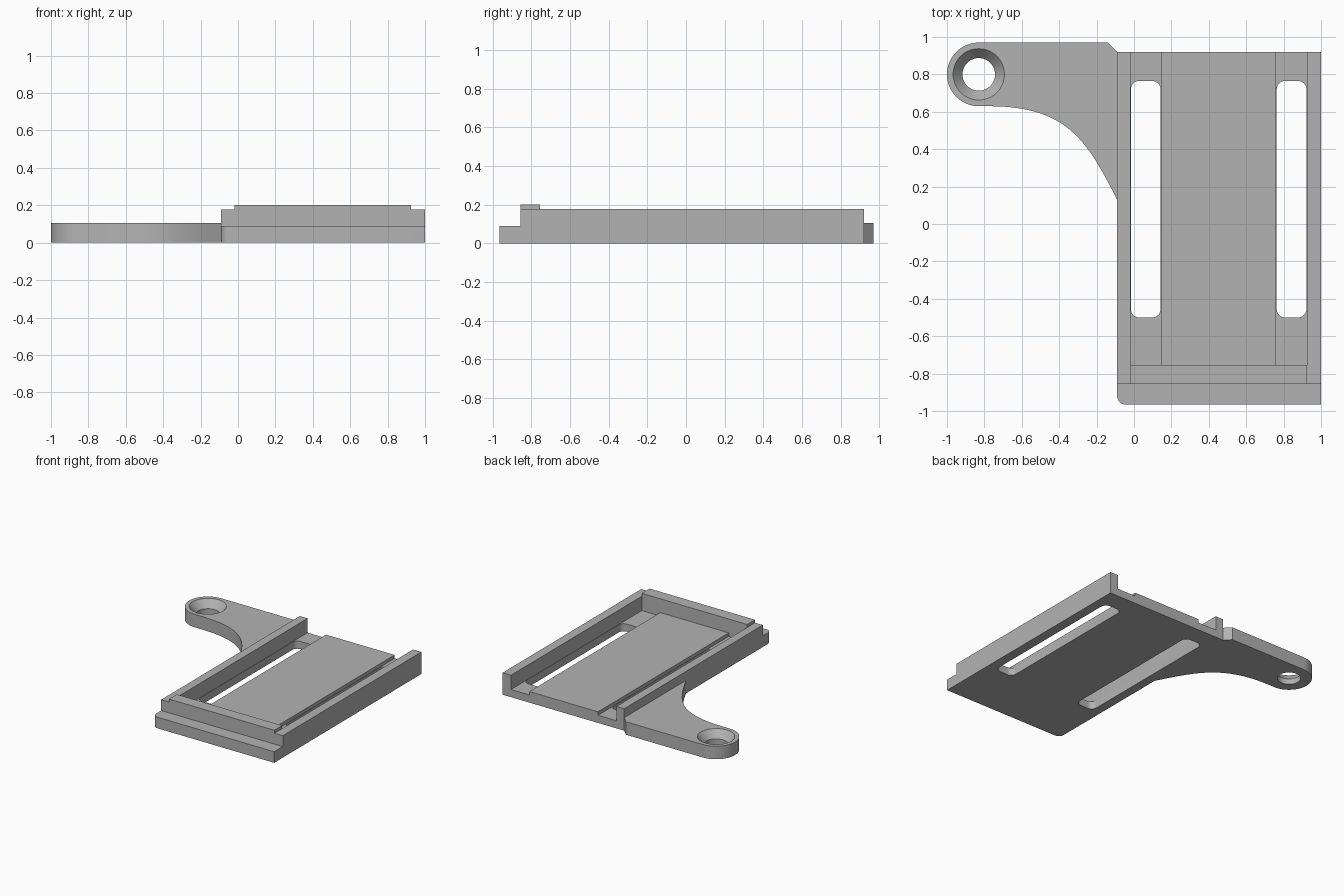
import bpy, bmesh, math
from mathutils import Vector
from mathutils.geometry import interpolate_bezier

cube = bpy.data.objects.get("Cube")
if cube:
    bpy.data.objects.remove(cube, do_unlink=True)

GREY = (0.45, 0.45, 0.45, 1)
mat = bpy.data.materials.new("plain grey")
mat.use_nodes = True
mat.diffuse_color = GREY
mat.node_tree.nodes["Principled BSDF"].inputs["Base Color"].default_value = GREY


def finish(name, bm):
    bmesh.ops.recalc_face_normals(bm, faces=bm.faces)
    mesh = bpy.data.meshes.new(name)
    bm.to_mesh(mesh)
    bm.free()
    mesh.materials.append(mat)
    obj = bpy.data.objects.new(name, mesh)
    bpy.context.collection.objects.link(obj)
    return obj


def prism(name, outline, z0, z1):
    """Extrude a flat outline from z0 to z1."""
    bm = bmesh.new()
    face = bm.faces.new([bm.verts.new((x, y, z0)) for x, y in outline])
    top = bmesh.ops.extrude_face_region(bm, geom=[face])
    verts = [g for g in top["geom"] if isinstance(g, bmesh.types.BMVert)]
    bmesh.ops.translate(bm, vec=(0, 0, z1 - z0), verts=verts)
    return finish(name, bm)


def arc(cx, cy, r, a0, a1, n):
    angles = [math.radians(a0 + (a1 - a0) * i / n) for i in range(n + 1)]
    return [(cx + r * math.cos(a), cy + r * math.sin(a)) for a in angles]


def rect(x0, x1, y0, y1):
    return [(x0, y0), (x1, y0), (x1, y1), (x0, y1)]


def rounded(x0, x1, y0, y1, r):
    return (arc(x0 + r, y0 + r, r, 180, 270, 8) + arc(x1 - r, y0 + r, r, 270, 360, 8)
            + arc(x1 - r, y1 - r, r, 0, 90, 8) + arc(x0 + r, y1 - r, r, 90, 180, 8))


def cone(name, x, y, r0, r1, z0, z1):
    bm = bmesh.new()
    bmesh.ops.create_cone(bm, cap_ends=True, segments=64, radius1=r0, radius2=r1, depth=z1 - z0)
    bmesh.ops.translate(bm, vec=(x, y, (z0 + z1) / 2), verts=bm.verts)
    return finish(name, bm)


def cut(target, cutter):
    mod = target.modifiers.new("cut", 'BOOLEAN')
    mod.operation = 'DIFFERENCE'
    mod.solver = 'EXACT'
    mod.object = cutter
    cutter.hide_render = True
    cutter.hide_set(True)


LEFT, RIGHT, FRONT, BACK = -0.09, 1.0, -0.965, 0.92
IN_L, IN_R, STEP, IN_F = -0.02, 0.925, -0.855, -0.755
FLOOR = 0.09

# Base plate, rounded at one front corner
base = prism("base_plate", arc(LEFT + 0.045, FRONT + 0.045, 0.045, 180, 270, 8)
             + [(RIGHT, FRONT), (RIGHT, BACK), (LEFT, BACK)], 0, FLOOR)

# Sunken channels with long slots through them
for side, x0, x1 in (("right", IN_L, 0.145), ("left", 0.76, IN_R)):
    cut(base, prism(side + "_channel_cutter", rect(x0, x1, IN_F, BACK + 0.1), 0.062, 0.15))
    cut(base, prism(side + "_slot_cutter", rounded(x0 + 0.003, x1 - 0.003, -0.5, 0.765, 0.045), -0.1, 0.3))

# Side rails and front stop
prism("right_rail", rect(LEFT, IN_L, STEP, BACK), FLOOR, 0.178)
prism("left_rail", rect(IN_R, RIGHT, STEP, BACK), FLOOR, 0.178)
prism("front_stop", rect(IN_L, IN_R, STEP, IN_F), FLOOR, 0.202)

# Mounting arm with curved underside and round end
HX, HY, R = -0.83, 0.8, 0.17
sweep = interpolate_bezier(Vector((-0.78, HY - R)), Vector((-0.35, 0.63)),
                           Vector((-0.25, 0.44)), Vector((LEFT, 0.13)), 28)
arm = prism("mounting_arm", arc(HX, HY, R, 90, 270, 32) + [(p.x, p.y) for p in sweep]
            + [(LEFT, BACK), (LEFT - 0.05, HY + R)], 0, 0.105)

# Countersunk screw hole
cut(arm, cone("hole_cutter", HX, HY, 0.087, 0.087, -0.1, 0.2))
cut(arm, cone("countersink_cutter", HX, HY, 0.087, 0.138, 0.045, 0.106))

# Bake the cuts, then smooth the curved walls only
for obj in (base, arm):
    bpy.ops.object.select_all(action='DESELECT')
    obj.select_set(True)
    bpy.context.view_layer.objects.active = obj
    for mod in list(obj.modifiers):
        bpy.ops.object.modifier_apply(modifier=mod.name)
    bpy.ops.object.shade_smooth_by_angle(angle=math.radians(25))
for obj in [o for o in bpy.data.objects if o.name.endswith("_cutter")]:
    bpy.data.objects.remove(obj, do_unlink=True)
